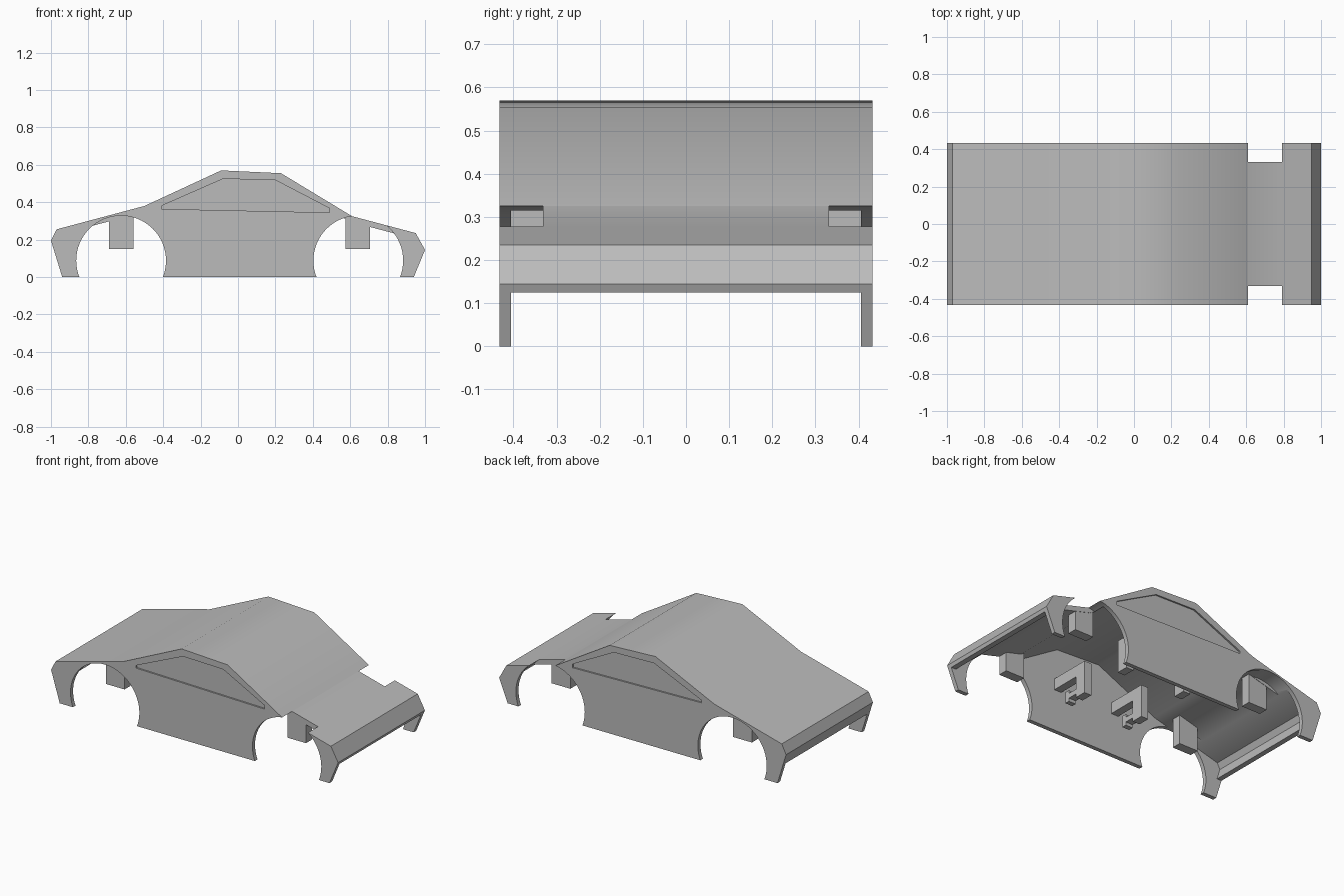
import bpy, bmesh, math
from mathutils import Vector

if "Cube" in bpy.data.objects:
    bpy.data.objects.remove(bpy.data.objects["Cube"], do_unlink=True)

grey = bpy.data.materials.new("body_grey")
grey.use_nodes = True
COLOR = (0.5, 0.5, 0.5, 1)
grey.diffuse_color = COLOR
grey.node_tree.nodes["Principled BSDF"].inputs["Base Color"].default_value = COLOR

HALF = 0.432     # half width of the body
WALL = 0.026     # side wall thickness
ROOF = 0.031     # roof skin thickness
LIP = 0.125      # lower edge of the end panels


def prism(name, outline, y0, y1):
    """Extrude an x-z outline from y0 to y1."""
    bm = bmesh.new()
    face = bm.faces.new([bm.verts.new((x, y0, z)) for x, z in outline])
    ext = bmesh.ops.extrude_face_region(bm, geom=[face])
    moved = [v for v in ext["geom"] if isinstance(v, bmesh.types.BMVert)]
    bmesh.ops.translate(bm, verts=moved, vec=(0, y1 - y0, 0))
    bmesh.ops.recalc_face_normals(bm, faces=bm.faces)
    mesh = bpy.data.meshes.new(name)
    bm.to_mesh(mesh)
    bm.free()
    mesh.materials.append(grey)
    obj = bpy.data.objects.new(name, mesh)
    bpy.context.collection.objects.link(obj)
    return obj


def rect(x0, x1, z0, z1):
    return [(x0, z0), (x1, z0), (x1, z1), (x0, z1)]


def circle(cx, cz, r, n=64):
    return [(cx + r * math.cos(2 * math.pi * i / n),
             cz + r * math.sin(2 * math.pi * i / n)) for i in range(n)]


def inset(path, d):
    """Offset an open path to its right by d, mitring the corners."""
    pts = [Vector(p) for p in path]
    dirs = [(b - a).normalized() for a, b in zip(pts, pts[1:])]
    out = []
    for i, p in enumerate(pts):
        n1, n2 = (Vector((t.y, -t.x)) for t in
                  (dirs[max(i - 1, 0)], dirs[min(i, len(dirs) - 1)]))
        out.append(tuple(p + (n1 + n2) * d / (1 + n1.dot(n2))))
    return out


def select_only(obj):
    bpy.ops.object.select_all(action="DESELECT")
    obj.select_set(True)
    bpy.context.view_layer.objects.active = obj


def cut(target, cutter):
    cutter.hide_render = True
    select_only(target)
    mod = target.modifiers.new("cut", "BOOLEAN")
    mod.operation = "DIFFERENCE"
    mod.solver = "EXACT"
    mod.object = cutter
    bpy.ops.object.modifier_apply(modifier=mod.name)
    bpy.data.objects.remove(cutter, do_unlink=True)


# Body silhouette, hollowed from below
profile = [(-0.94, 0), (-1, 0.195), (-0.97, 0.255), (-0.5, 0.38),
           (-0.09, 0.57), (0.23, 0.555), (0.61, 0.325), (0.95, 0.235),
           (1, 0.145), (0.94, 0)]
body = prism("body_shell", profile, -HALF, HALF)
inner = HALF - WALL
cavity = inset(profile, ROOF)
cavity = [(cavity[0][0], -0.1)] + cavity + [(cavity[-1][0], -0.1)]
cut(body, prism("cavity_cutter", cavity, -inner, inner))
cut(body, prism("lip_cutter", rect(-1.2, 1.2, -0.2, LIP), -inner, inner))

# Wheel arches and recessed side windows
window = [(-0.41, 0.364), (-0.41, 0.38), (-0.08, 0.525), (0.2, 0.518),
          (0.488, 0.368), (0.488, 0.345)]
for side in (-1, 1):
    for cx in (-0.625, 0.643):
        cut(body, prism("arch_cutter", circle(cx, 0.088, 0.24),
                        side * 0.332, side * 0.6))
    cut(body, prism("window_cutter", window,
                    side * (HALF - 0.01), side * 0.6))
select_only(body)
bpy.ops.object.shade_smooth_by_angle(angle=math.radians(30))

# Axle blocks hanging under the bonnet and the tail
axle_blocks = {
    "front": [(-0.69, 0.15), (-0.56, 0.15), (-0.56, 0.345), (-0.69, 0.31)],
    "rear": [(0.575, 0.15), (0.705, 0.15), (0.705, 0.285), (0.575, 0.325)],
}
# Inner brackets: (part, inner y, outer y, low z, high z)
bracket_parts = [("arm", 0.145, 0.41, 0.26, 0.33),
                 ("post", 0.145, 0.22, 0.127, 0.33),
                 ("hook", 0.2, 0.3, 0.15, 0.18),
                 ("tip", 0.28, 0.31, 0.13, 0.2)]
for side, label in ((-1, "right"), (1, "left")):
    for end, outline in axle_blocks.items():
        prism(f"{end}_{label}_axle_block", outline, side * 0.27, side * 0.33)
    for end, x in (("front", -0.225), ("rear", 0.19)):
        for part, y0, y1, z0, z1 in bracket_parts:
            prism(f"{end}_{label}_bracket_{part}",
                  rect(x, x + 0.05, z0, z1), side * y0, side * y1)
